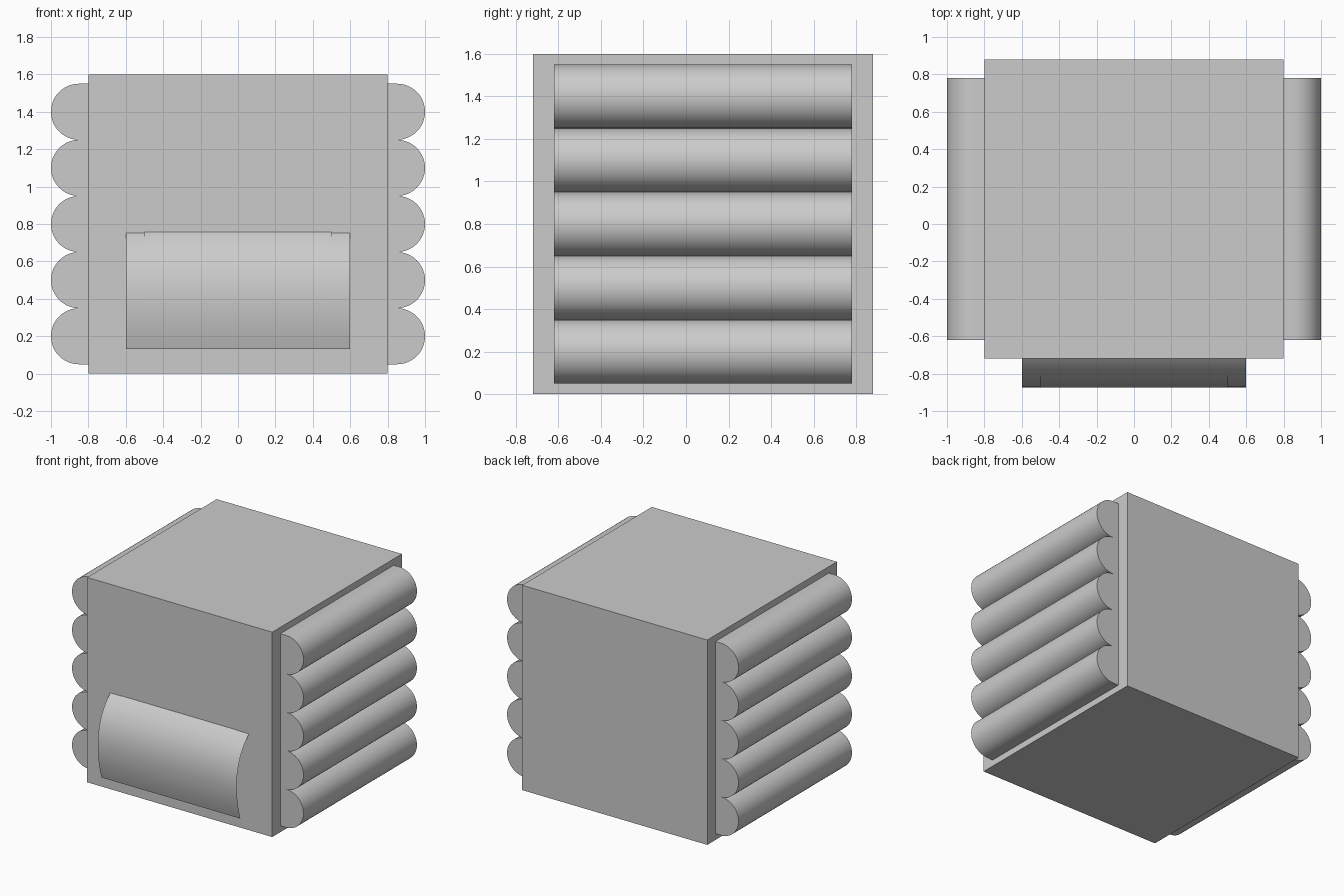
import bpy, bmesh, math
from mathutils import Vector

if "Cube" in bpy.data.objects:
    bpy.data.objects.remove(bpy.data.objects["Cube"])


def make_object(name, bm, smooth=None):
    me = bpy.data.meshes.new(name)
    bm.to_mesh(me)
    bm.free()
    ob = bpy.data.objects.new(name, me)
    bpy.context.collection.objects.link(ob)
    if smooth:
        bpy.ops.object.select_all(action='DESELECT')
        ob.select_set(True)
        bpy.context.view_layer.objects.active = ob
        bpy.ops.object.shade_smooth_by_angle(angle=math.radians(smooth))
    return ob


# Main cube body
bm = bmesh.new()
bmesh.ops.create_cube(bm, size=1.6)
bmesh.ops.translate(bm, verts=bm.verts, vec=(0, 0.08, 0.8))
make_object("body", bm)


# Rounded side bolster: D-shaped profile extruded along y
def bolster(name, side, z):
    r, n = 0.15, 24
    profile = [(0.8, z - r)]
    for i in range(n + 1):
        a = math.pi * (i / n - 0.5)
        profile.append((0.85 + r * math.cos(a), z + r * math.sin(a)))
    profile.append((0.8, z + r))
    bm = bmesh.new()
    face = bm.faces.new([bm.verts.new((side * x, -0.62, h)) for x, h in profile])
    ext = bmesh.ops.extrude_face_region(bm, geom=[face])
    moved = [v for v in ext["geom"] if isinstance(v, bmesh.types.BMVert)]
    bmesh.ops.translate(bm, verts=moved, vec=(0, 1.4, 0))
    bmesh.ops.recalc_face_normals(bm, faces=bm.faces)
    make_object(name, bm, 30)


for side, label in ((-1, "left"), (1, "right")):
    for k in range(5):
        bolster(f"{label}_bolster_{k + 1}", side, 0.2 + 0.3 * k)


# Curved front sheet following a quadratic curve in the yz plane
A, B, C = Vector((-0.72, 0.752)), Vector((-0.957, 0.55)), Vector((-0.828, 0.132))


def curve_point(t, offset):
    p = A * (1 - t) ** 2 + B * 2 * t * (1 - t) + C * t * t
    d = ((B - A) * (1 - t) + (C - B) * t).normalized()
    return p + Vector((d.y, -d.x)) * offset


def curved_sheet(name, half_width, t_end, offset, n=32):
    bm = bmesh.new()
    rows = []
    for i in range(n + 1):
        s = i / n
        p = curve_point(t_end * s, offset * (1 - s))
        rows.append([bm.verts.new((x, p.x, p.y)) for x in (-half_width, half_width)])
    for a, b in zip(rows, rows[1:]):
        bm.faces.new((a[0], b[0], b[1], a[1]))
    make_object(name, bm, 30)


curved_sheet("front_flap", 0.6, 1.0, 0.0)
# Thin overlay tapering into the flap
curved_sheet("flap_overlay", 0.5, 0.72, 0.006)
